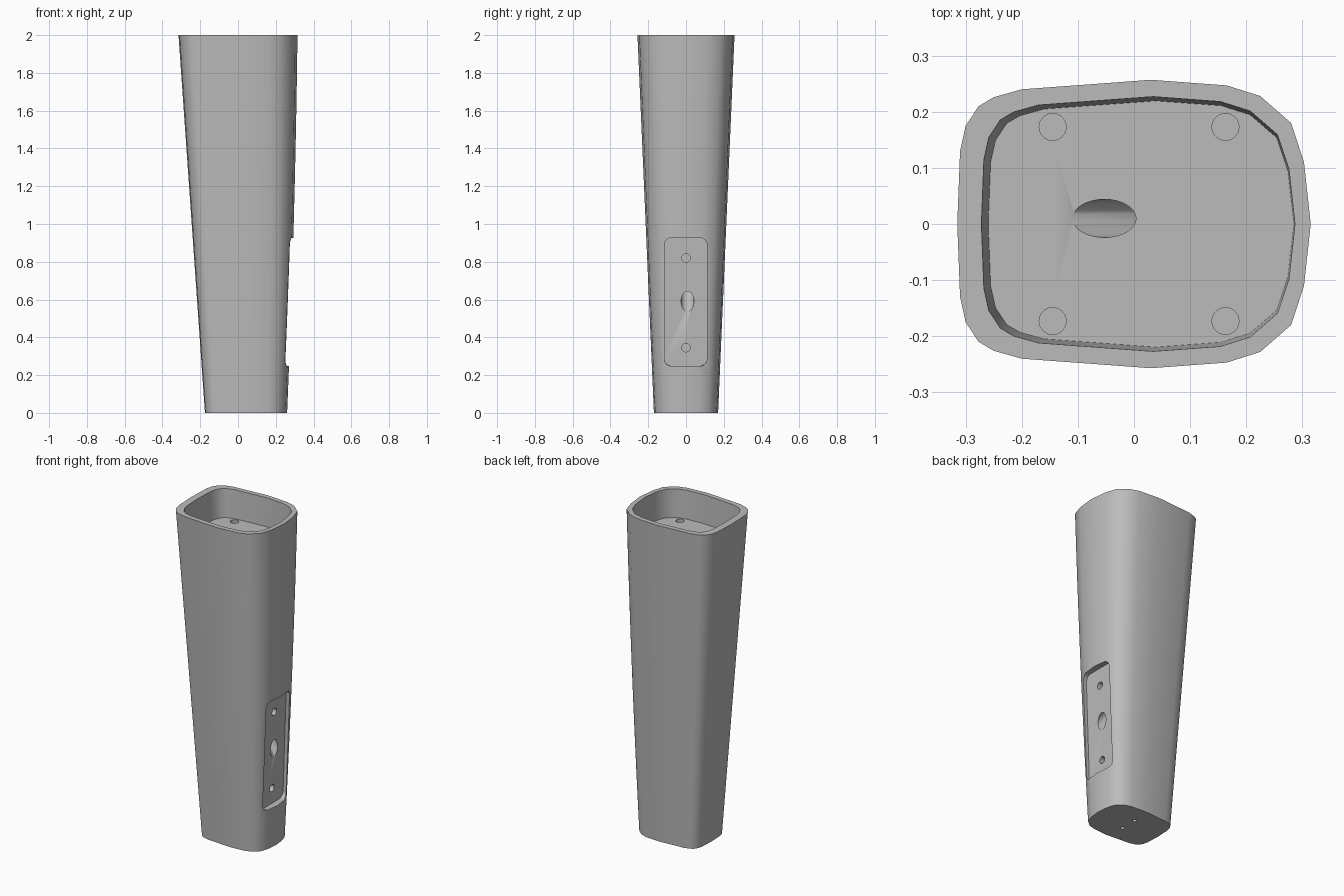
import bpy, bmesh, math
from mathutils import Vector

cube = bpy.data.objects.get("Cube")
if cube:
    bpy.data.objects.remove(cube, do_unlink=True)

# One plain grey material
grey = bpy.data.materials.new("plain grey")
grey.use_nodes = True
colour = (0.5, 0.5, 0.5, 1)
grey.diffuse_color = colour
grey.node_tree.nodes["Principled BSDF"].inputs["Base Color"].default_value = colour

# Half outline of the cross-section, mirrored across y
HALF = [(-0.315, 0), (-0.31, 0.13), (-0.3, 0.175), (-0.277, 0.21), (-0.25, 0.226),
        (-0.2, 0.24), (0.03, 0.257), (0.165, 0.247), (0.225, 0.228), (0.28, 0.18),
        (0.303, 0.11), (0.315, 0)]
OUTLINE = HALF + [(x, -y) for x, y in reversed(HALF[1:-1])]


def to_object(name, bm):
    bmesh.ops.recalc_face_normals(bm, faces=bm.faces)
    mesh = bpy.data.meshes.new(name)
    bm.to_mesh(mesh)
    bm.free()
    mesh.materials.append(grey)
    obj = bpy.data.objects.new(name, mesh)
    bpy.context.collection.objects.link(obj)
    return obj


def loft(name, z0, z1, steps, left_in=0, right_in=0, side_in=0):
    """Tapered body between two heights, with optional wall insets."""
    bm = bmesh.new()
    rings = []
    for i in range(steps + 1):
        z = z0 + (z1 - z0) * i / steps
        t = z / 2
        left = -0.175 - 0.14 * t + left_in
        right = 0.26 + 0.055 * t + 0.03 * t * (1 - t) - right_in
        side = 0.17 + 0.087 * t - side_in
        mid, half = (left + right) / 2, (right - left) / 2
        rings.append([bm.verts.new((mid + x / 0.315 * half, y / 0.257 * side, z))
                      for x, y in OUTLINE])
    n = len(OUTLINE)
    for a, b in zip(rings, rings[1:]):
        for i in range(n):
            j = (i + 1) % n
            bm.faces.new((a[i], a[j], b[j], b[i]))
    bm.faces.new(rings[0])
    bm.faces.new(rings[-1])
    return to_object(name, bm)


def bore(name, centre, inward, radius, depth, outside=0.06, sides=32):
    """Cylinder cutter running from just outside a face to a depth within it."""
    axis = Vector(inward).normalized()
    bm = bmesh.new()
    bmesh.ops.create_cone(bm, cap_ends=True, segments=sides, radius1=radius,
                          radius2=radius, depth=depth + outside)
    obj = to_object(name, bm)
    obj.location = Vector(centre) + axis * (depth - outside) / 2
    obj.rotation_euler = axis.to_track_quat('Z', 'Y').to_euler()
    return obj


def rounded_block(name, centre, size, radius, tilt):
    """Block with the four edges along x rounded."""
    bm = bmesh.new()
    bmesh.ops.create_cube(bm, size=1)
    bmesh.ops.scale(bm, vec=size, verts=bm.verts)
    along_x = [e for e in bm.edges if abs((e.verts[0].co - e.verts[1].co).x) > 0.01]
    bmesh.ops.bevel(bm, geom=along_x, offset=radius, segments=6, profile=0.5,
                    affect='EDGES')
    obj = to_object(name, bm)
    obj.location = centre
    obj.rotation_euler = (0, tilt, 0)
    return obj


leg = loft("tapered_leg", 0, 2, 10)

# Top recess and side pocket
FLOOR = 1.825
TILT = 0.034
POCKET_X, POCKET_Z = 0.241, 0.585
cutters = [
    loft("top_recess", FLOOR, 2.05, 1, 0.043, 0.028, 0.03),
    rounded_block("side_pocket", (POCKET_X + 0.1, -0.002, POCKET_Z),
                  (0.2, 0.226, 0.68), 0.038, TILT),
]

# Four corner holes in the recess floor
for x in (-0.145, 0.163):
    for y in (-0.173, 0.173):
        cutters.append(bore("corner_hole", (x, y, FLOOR), (0, 0, -1), 0.024, 0.08))

# Slanted cable bores in the recess floor and the pocket
cutters.append(bore("top_cable_bore", (-0.053, 0.01, FLOOR), (0.8, 0, -0.6), 0.034, 0.25))
cutters.append(bore("side_cable_bore", (POCKET_X, 0.008, 0.59), (-0.6, 0, 0.8), 0.034, 0.25))

# Screw holes in the pocket
for z in (0.345, 0.82):
    x = POCKET_X + (z - POCKET_Z) * math.tan(TILT)
    cutters.append(bore("screw_hole", (x, 0, z), (-1, 0, 0), 0.022, 0.1))

# Two small holes underneath
for y in (-0.053, 0.053):
    cutters.append(bore("foot_hole", (0.04, y, 0), (0, 0, 1), 0.012, 0.08))

# Cut everything out of the leg
bpy.context.view_layer.objects.active = leg
for cutter in cutters:
    cutter.hide_render = True
    mod = leg.modifiers.new(cutter.name, 'BOOLEAN')
    mod.operation = 'DIFFERENCE'
    mod.solver = 'EXACT'
    mod.object = cutter
    bpy.ops.object.modifier_apply(modifier=mod.name)
for cutter in cutters:
    bpy.data.objects.remove(cutter, do_unlink=True)

# Smooth shading with crisp rims
bpy.ops.object.select_all(action='DESELECT')
leg.select_set(True)
bpy.ops.object.shade_smooth_by_angle(angle=math.radians(40))
